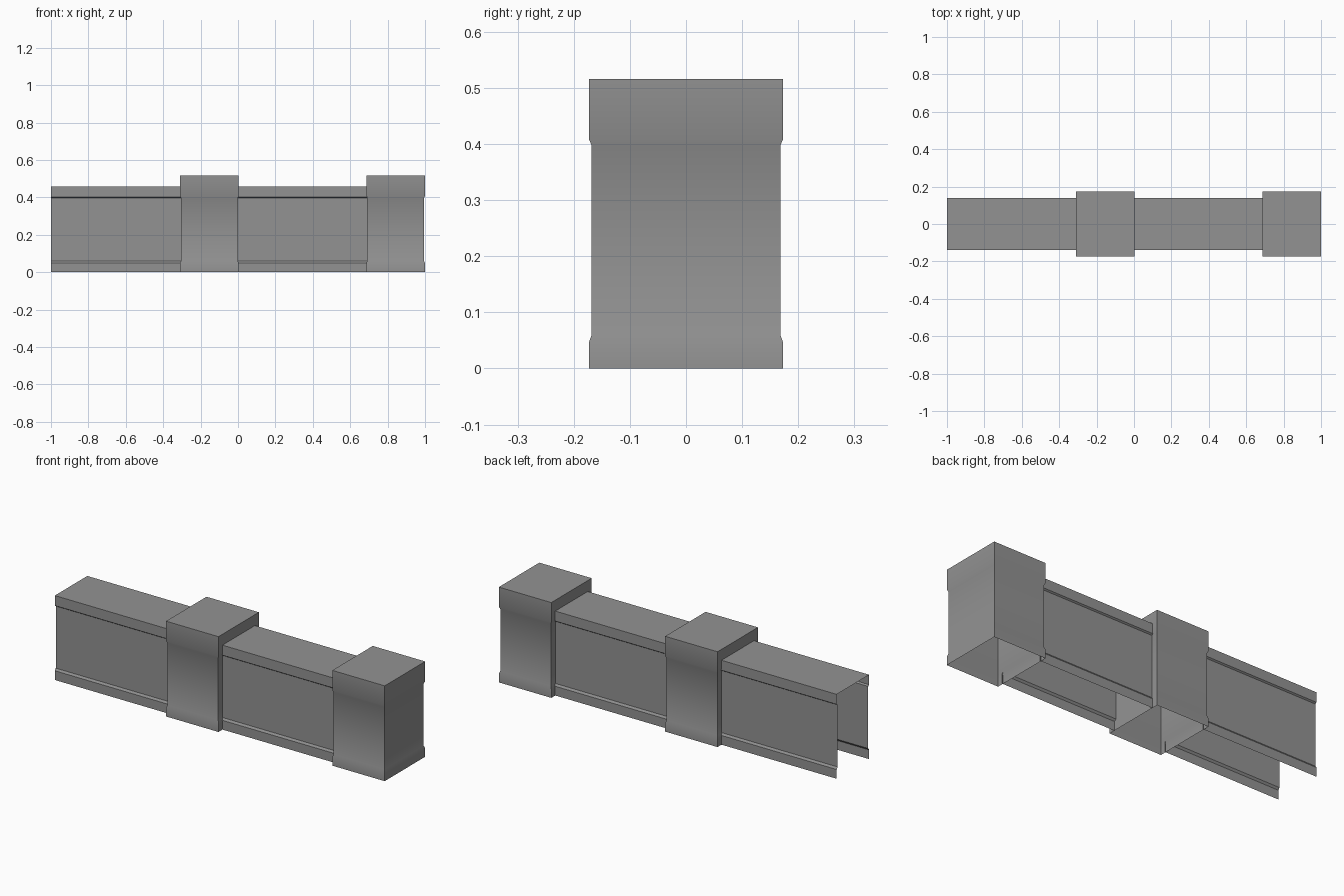
import bpy
import bmesh
import math

cube = bpy.data.objects.get("Cube")
if cube:
    bpy.data.objects.remove(cube, do_unlink=True)

# Single stone colour
stone = bpy.data.materials.new("grey_stone")
stone.use_nodes = True
grey = (0.29, 0.29, 0.29, 1)
stone.diffuse_color = grey
bsdf = stone.node_tree.nodes["Principled BSDF"]
bsdf.inputs["Base Color"].default_value = grey
bsdf.inputs["Roughness"].default_value = 0.9


def finish(name, bm):
    mesh = bpy.data.meshes.new(name)
    bm.to_mesh(mesh)
    bm.free()
    mesh.materials.append(stone)
    obj = bpy.data.objects.new(name, mesh)
    bpy.context.collection.objects.link(obj)
    bpy.ops.object.select_all(action="DESELECT")
    obj.select_set(True)
    bpy.context.view_layer.objects.active = obj
    bpy.ops.object.shade_smooth_by_angle(angle=math.radians(30))
    return obj


# Wall: hollow channel swept along x, open below and at its ends
def wall(name, x0, x1):
    side = [(0.139, 0), (0.139, 0.05), (0.131, 0.061),
            (0.131, 0.397), (0.139, 0.403), (0.139, 0.457)]
    outline = [(-y, z) for y, z in side] + side[::-1]
    bm = bmesh.new()
    ends = [[bm.verts.new((x, y, z)) for y, z in outline] for x in (x0, x1)]
    for i in range(len(outline) - 1):
        bm.faces.new((ends[0][i], ends[1][i], ends[1][i + 1], ends[0][i + 1]))
    return finish(name, bm)


# Pillar: hollow rectangular shell with base and cap bands, open below
def pillar(name, cx):
    half_x, half_y = 0.157, 0.173
    rings = [(0, 0), (0.047, 0), (0.06, 0.005),
             (0.397, 0.005), (0.409, 0), (0.516, 0)]
    corners = [(-1, -1), (1, -1), (1, 1), (-1, 1)]
    bm = bmesh.new()
    loops = [[bm.verts.new((cx + sx * (half_x - inset), sy * (half_y - inset), z))
              for sx, sy in corners] for z, inset in rings]
    for low, high in zip(loops, loops[1:]):
        for i in range(4):
            j = (i + 1) % 4
            bm.faces.new((low[i], low[j], high[j], high[i]))
    bm.faces.new(loops[-1])
    return finish(name, bm)


wall("right_wall", -1, -0.305)
pillar("middle_pillar", -0.153)
wall("left_wall", 0, 0.691)
pillar("end_pillar", 0.843)
